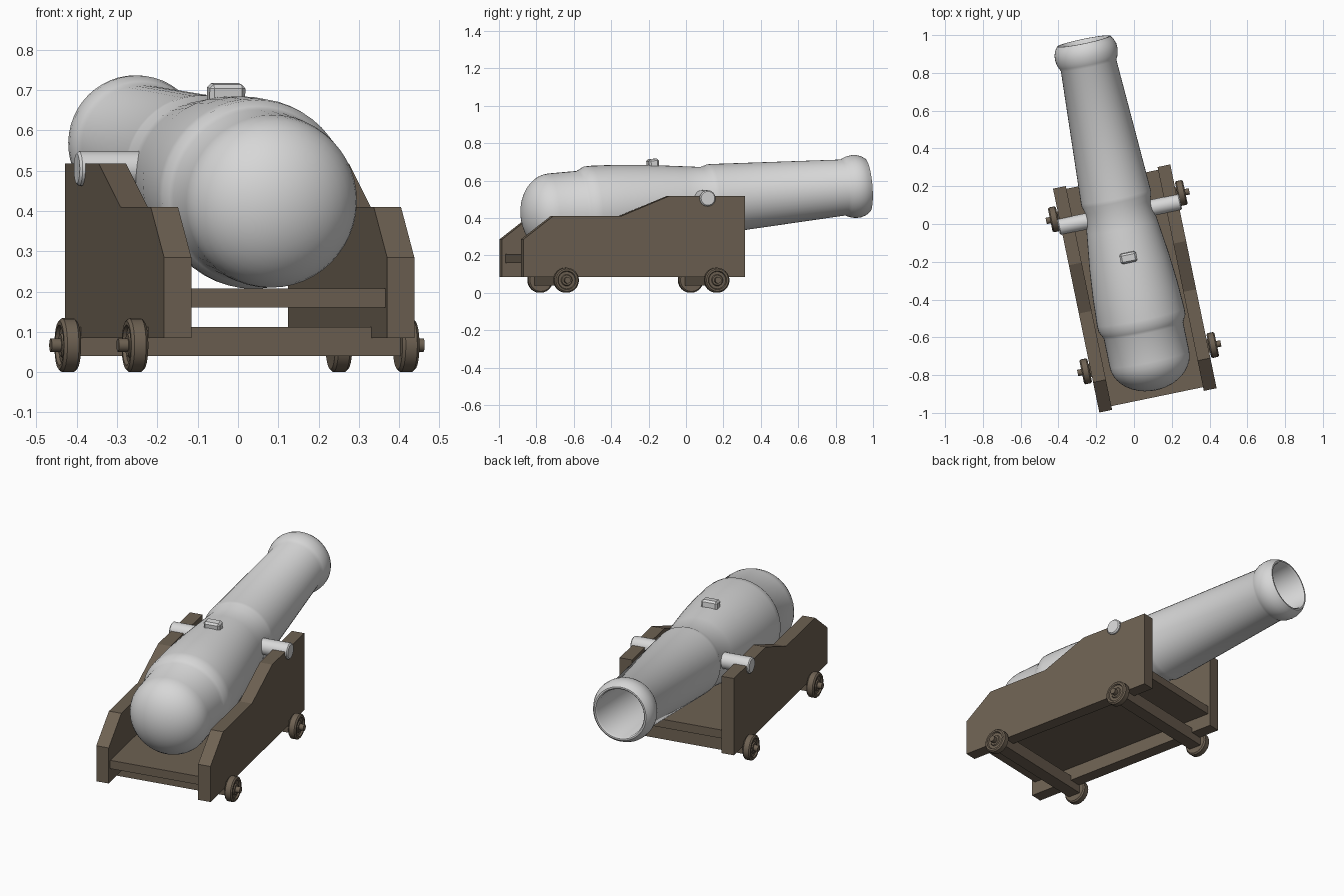
import bpy, bmesh, math
from mathutils import Matrix

if "Cube" in bpy.data.objects:
    bpy.data.objects.remove(bpy.data.objects["Cube"])

T, R = Matrix.Translation, Matrix.Rotation
# The whole cannon is turned on the ground; local y runs along the barrel
BASE = R(math.radians(11.7), 4, 'Z') @ T((-0.065, 0, 0))
# The barrel swings on the trunnions with a slight upward pitch
GUN = BASE @ T((0, 0.07, 0.4925)) @ R(math.radians(5), 4, 'X')


def material(name, rgb):
    m = bpy.data.materials.new(name)
    m.diffuse_color = (*rgb, 1)
    m.use_nodes = True
    m.node_tree.nodes["Principled BSDF"].inputs["Base Color"].default_value = m.diffuse_color
    return m


IRON = material("pale_iron", (0.68, 0.68, 0.68))
WOOD = material("brown_wood", (0.155, 0.12, 0.085))


def finish(name, bm, mat, matrix, smooth=False):
    bmesh.ops.recalc_face_normals(bm, faces=bm.faces)
    me = bpy.data.meshes.new(name)
    bm.to_mesh(me)
    bm.free()
    me.materials.append(mat)
    if smooth:
        me.polygons.foreach_set("use_smooth", [True] * len(me.polygons))
        me.set_sharp_from_angle(angle=math.radians(35))
    ob = bpy.data.objects.new(name, me)
    ob.matrix_world = matrix
    bpy.context.collection.objects.link(ob)
    return ob


def lathe(name, profile, mat, matrix, steps=32):
    """Spin (position, radius) points around the local y axis."""
    bm = bmesh.new()
    vs = [bm.verts.new((r, y, 0)) for y, r in profile]
    es = [bm.edges.new(p) for p in zip(vs, vs[1:])]
    bmesh.ops.spin(bm, geom=vs + es, cent=(0, 0, 0), axis=(0, 1, 0),
                   angle=math.tau, steps=steps, use_merge=True)
    bmesh.ops.remove_doubles(bm, verts=bm.verts, dist=1e-5)
    return finish(name, bm, mat, matrix, True)


def box(name, lo, hi, mat, matrix, bevel=0):
    bm = bmesh.new()
    bmesh.ops.create_cube(bm, size=1)
    for v in bm.verts:
        v.co = [(a + b) / 2 + c * (b - a) for a, b, c in zip(lo, hi, v.co)]
    if bevel:
        bmesh.ops.bevel(bm, geom=bm.edges[:], offset=bevel, segments=1,
                        affect='EDGES')
    return finish(name, bm, mat, matrix)


# Barrel: round breech, tapering reinforce, chase, muzzle swell and bore
dome = [(-0.72 - 0.168 * math.cos(a), 0.215 * math.sin(a))
        for a in (math.pi / 2 * i / 10 for i in range(11))]
tube = [(-0.565, 0.215), (-0.55, 0.222), (-0.525, 0.235), (-0.49, 0.236),
        (-0.35, 0.229), (-0.19, 0.215), (0.0, 0.191), (0.11, 0.177),
        (0.145, 0.188), (0.165, 0.188), (0.875, 0.15), (0.89, 0.158),
        (0.91, 0.165), (0.935, 0.1685), (0.96, 0.167), (0.985, 0.158),
        (1.005, 0.144), (1.005, 0.136), (0.995, 0.129), (0.3, 0.122), (0.3, 0)]
lathe("barrel", [(u - 0.07, r) for u, r in dome + tube], IRON, GUN, 48)

# Vent block on top of the barrel
box("vent", (-0.045, -0.247, 0.19), (0.045, -0.193, 0.243), IRON, GUN, 0.01)

# Trunnion bar through both cheeks
lathe("trunnions", [(-0.33, 0), (-0.33, 0.037), (-0.324, 0.043),
                    (0.324, 0.043), (0.33, 0.037), (0.33, 0)],
      IRON, BASE @ T((0, 0.065, 0.505)) @ R(-math.pi / 2, 4, 'Z'), 24)

# Stepped side cheeks
outline = [(-0.94, 0.085), (-0.94, 0.285), (-0.777, 0.41), (-0.405, 0.41),
           (-0.144, 0.517), (0.27, 0.517), (0.27, 0.085)]
for side, label in ((-1, "left"), (1, "right")):
    bm = bmesh.new()
    face = bm.faces.new([bm.verts.new((side * 0.317, y, z)) for y, z in outline])
    ext = bmesh.ops.extrude_face_region(bm, geom=[face], use_keep_orig=True)
    for v in ext["geom"]:
        if isinstance(v, bmesh.types.BMVert):
            v.co.x -= side * 0.069
    finish(label + "_cheek", bm, WOOD, BASE)

# Floor plank between the cheeks
box("floor", (-0.25, -0.92, 0.16), (0.25, 0.255, 0.207), WOOD, BASE)

# Axles with a dished wheel and hub at each end
wheel = [(0.322, 0), (0.322, 0.06), (0.329, 0.067), (0.358, 0.067),
         (0.365, 0.06), (0.365, 0.05), (0.357, 0.046), (0.357, 0.031),
         (0.363, 0.027), (0.363, 0.017), (0.387, 0.017), (0.387, 0)]
for y, end in ((0.11, "front"), (-0.712, "rear")):
    box(end + "_axle", (-0.324, y - 0.036, 0.04), (0.324, y + 0.036, 0.112),
        WOOD, BASE)
    for side, label in ((-1, "left"), (1, "right")):
        lathe(f"{end}_{label}_wheel", wheel, WOOD,
              BASE @ T((0, y, 0.067)) @ R(-side * math.pi / 2, 4, 'Z'), 24)
